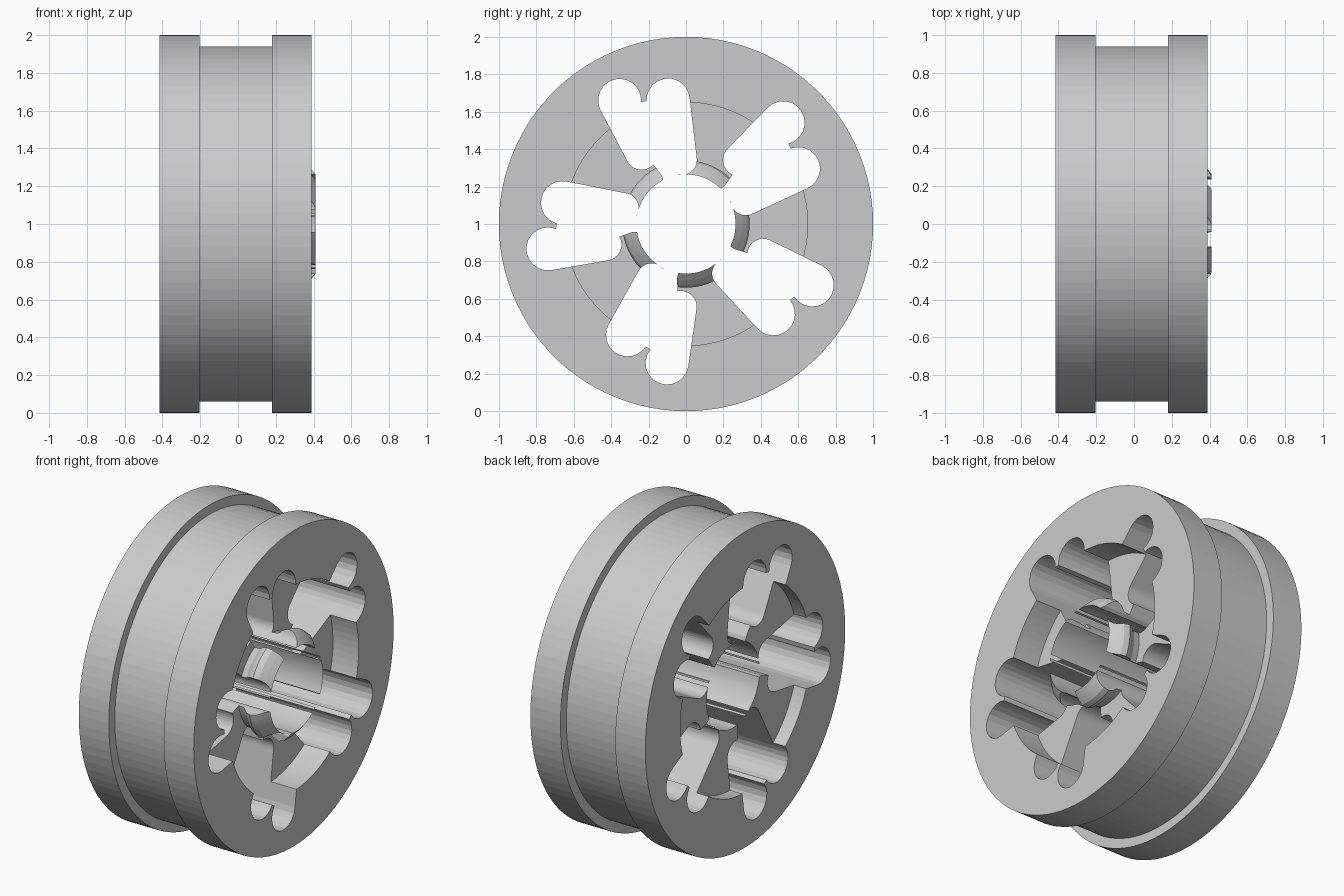
import bpy, bmesh
from math import radians, cos, sin, pi
from mathutils import Matrix, Vector

if "Cube" in bpy.data.objects:
    bpy.data.objects.remove(bpy.data.objects["Cube"])

SEGMENTS = 100
SPOKES = 5

grey = bpy.data.materials.new("light_grey")
grey.use_nodes = True
colour = (0.6, 0.6, 0.6, 1)
grey.diffuse_color = colour
grey.node_tree.nodes["Principled BSDF"].inputs["Base Color"].default_value = colour


def add_object(name, bm):
    bmesh.ops.recalc_face_normals(bm, faces=bm.faces)
    mesh = bpy.data.meshes.new(name)
    bm.to_mesh(mesh)
    bm.free()
    mesh.materials.append(grey)
    obj = bpy.data.objects.new(name, mesh)
    obj.location.z = 1
    bpy.context.collection.objects.link(obj)
    return obj


def lathe(name, profile):
    """Revolve a closed (x, radius) profile around the x axis."""
    bm = bmesh.new()
    verts = [bm.verts.new((x, 0, r)) for x, r in profile]
    edges = [bm.edges.new((a, b)) for a, b in zip(verts, verts[1:] + verts[:1])]
    bmesh.ops.spin(bm, geom=verts + edges, axis=(1, 0, 0), cent=(0, 0, 0),
                   angle=2 * pi, steps=SEGMENTS, use_merge=True)
    bmesh.ops.remove_doubles(bm, verts=bm.verts, dist=1e-5)
    return add_object(name, bm)


def arc(u, v, r, start, end, steps=12):
    angles = [radians(start + (end - start) * i / steps) for i in range(steps + 1)]
    return [(u + r * cos(a), v + r * sin(a)) for a in angles]


# Wheel body: grooved rim, web recessed on both sides, hub with a snap collar
rim = [(-0.415, 0.65), (-0.415, 1), (-0.205, 1), (-0.205, 0.94),
       (0.18, 0.94), (0.18, 1), (0.39, 1), (0.39, 0.65), (0.21, 0.65)]
collar = [(0.21, 0.295), (0.25, 0.3), (0.28, 0.325), (0.315, 0.34),
          (0.35, 0.33), (0.38, 0.3), (0.41, 0.265)]
hub_back = [(-0.33, 0.265), (-0.33, 0.65)]
wheel = lathe("wheel", rim + collar + hub_back)

# Slot outline: two outer lobes, two inner lobes and a neck into the bore
outline = (arc(0.66, -0.114, 0.115, -101, 75)
           + arc(0.738, 0.133, 0.115, -112, 100)
           + arc(0.43, 0.11, 0.085, 100, 210)
           + [(0.287, 0.043), (0.22, 0.043), (0.22, -0.02), (0.256, -0.02)]
           + arc(0.333, -0.085, 0.08, 150, 259))

# Five slots through the full width
bm = bmesh.new()
for k in range(SPOKES):
    turn = Matrix.Rotation(radians(36 + 72 * k), 4, 'X')
    face = bm.faces.new([bm.verts.new(turn @ Vector((-0.6, u, v))) for u, v in outline])
    solid = bmesh.ops.extrude_face_region(bm, geom=[face])
    bmesh.ops.translate(bm, vec=(1.2, 0, 0),
                        verts=[g for g in solid["geom"] if isinstance(g, bmesh.types.BMVert)])
cutter = add_object("slot_cutter", bm)
cutter.hide_render = True

cut = wheel.modifiers.new("slots", 'BOOLEAN')
cut.operation = 'DIFFERENCE'
cut.solver = 'EXACT'
cut.object = cutter
bpy.context.view_layer.objects.active = wheel
bpy.ops.object.modifier_apply(modifier=cut.name)
bpy.data.objects.remove(cutter)
